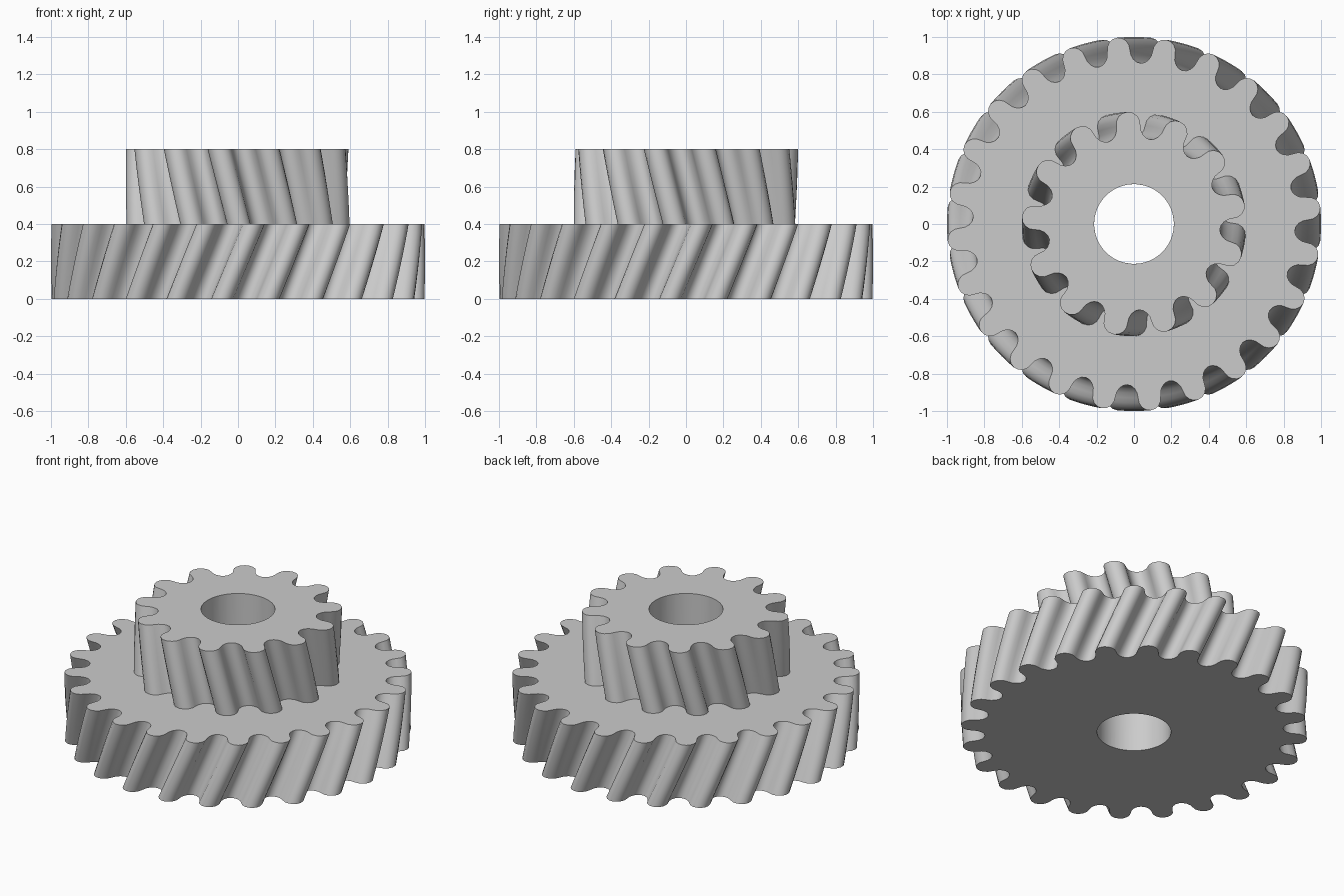
import bpy
import bmesh
from math import sin, cos, pi, radians, sqrt, tau

if "Cube" in bpy.data.objects:
    bpy.data.objects.remove(bpy.data.objects["Cube"])

grey = bpy.data.materials.new("light_grey")
grey.use_nodes = True
colour = (0.6, 0.6, 0.6, 1)
grey.diffuse_color = colour
grey.node_tree.nodes["Principled BSDF"].inputs["Base Color"].default_value = colour

BORE = 0.213
ARC = 8       # segments per half-round tip or root
LAYERS = 8    # rings along the twist


def tooth_profile(teeth, outer, root):
    """Polar outline of alternating half-round tips and roots, tip at angle 0."""
    mid, amp = (outer + root) / 2, (outer - root) / 2
    quarter = tau / teeth / 4
    points = []
    for i in range(teeth * 2):
        sign = 1 if i % 2 == 0 else -1
        for k in range(ARC):
            u = -cos(pi * k / ARC)
            points.append((mid + sign * amp * sqrt(max(0, 1 - u * u)),
                           (2 * i + u) * quarter))
    return points


def helical_gear(name, teeth, outer, root, z0, z1, top_angle, twist):
    """Twisted toothed ring with a plain bore; twist is top minus bottom."""
    profile = tooth_profile(teeth, outer, root)
    count = len(profile)
    bm = bmesh.new()

    def ring(polar, z, turn):
        return [bm.verts.new((r * cos(a + turn), r * sin(a + turn), z)) for r, a in polar]

    def bridge(a, b):
        for i in range(count):
            j = (i + 1) % count
            bm.faces.new((a[i], a[j], b[j], b[i]))

    # toothed wall
    rings = []
    for s in range(LAYERS + 1):
        t = s / LAYERS
        turn = radians(top_angle - twist * (1 - t))
        rings.append(ring(profile, z0 + (z1 - z0) * t, turn))
    for low, high in zip(rings, rings[1:]):
        bridge(low, high)

    # bore wall and the two flat end faces
    bore = [(BORE, a) for r, a in profile]
    bore_low = ring(bore, z0, radians(top_angle - twist))
    bore_high = ring(bore, z1, radians(top_angle))
    bridge(rings[-1], bore_high)
    bridge(bore_low, rings[0])
    # the bore is straight, so match its rings by nearest step
    step = round(radians(twist) / (tau / count))
    for i in range(count):
        j = (i + 1) % count
        bm.faces.new((bore_high[(i - step) % count], bore_high[(j - step) % count],
                      bore_low[j], bore_low[i]))

    bmesh.ops.recalc_face_normals(bm, faces=bm.faces)
    mesh = bpy.data.meshes.new(name)
    bm.to_mesh(mesh)
    bm.free()
    mesh.materials.append(grey)
    obj = bpy.data.objects.new(name, mesh)
    bpy.context.collection.objects.link(obj)
    bpy.ops.object.select_all(action="DESELECT")
    obj.select_set(True)
    bpy.context.view_layer.objects.active = obj
    bpy.ops.object.shade_smooth_by_angle(angle=radians(35))
    return obj


# wide lower gear and narrow upper gear, twisted opposite ways
helical_gear("large_gear", 24, 1.0, 0.86, 0, 0.4, 5.1, 10.2)
helical_gear("small_gear", 13, 0.6, 0.46, 0.4, 0.8, 10.2, -11)
